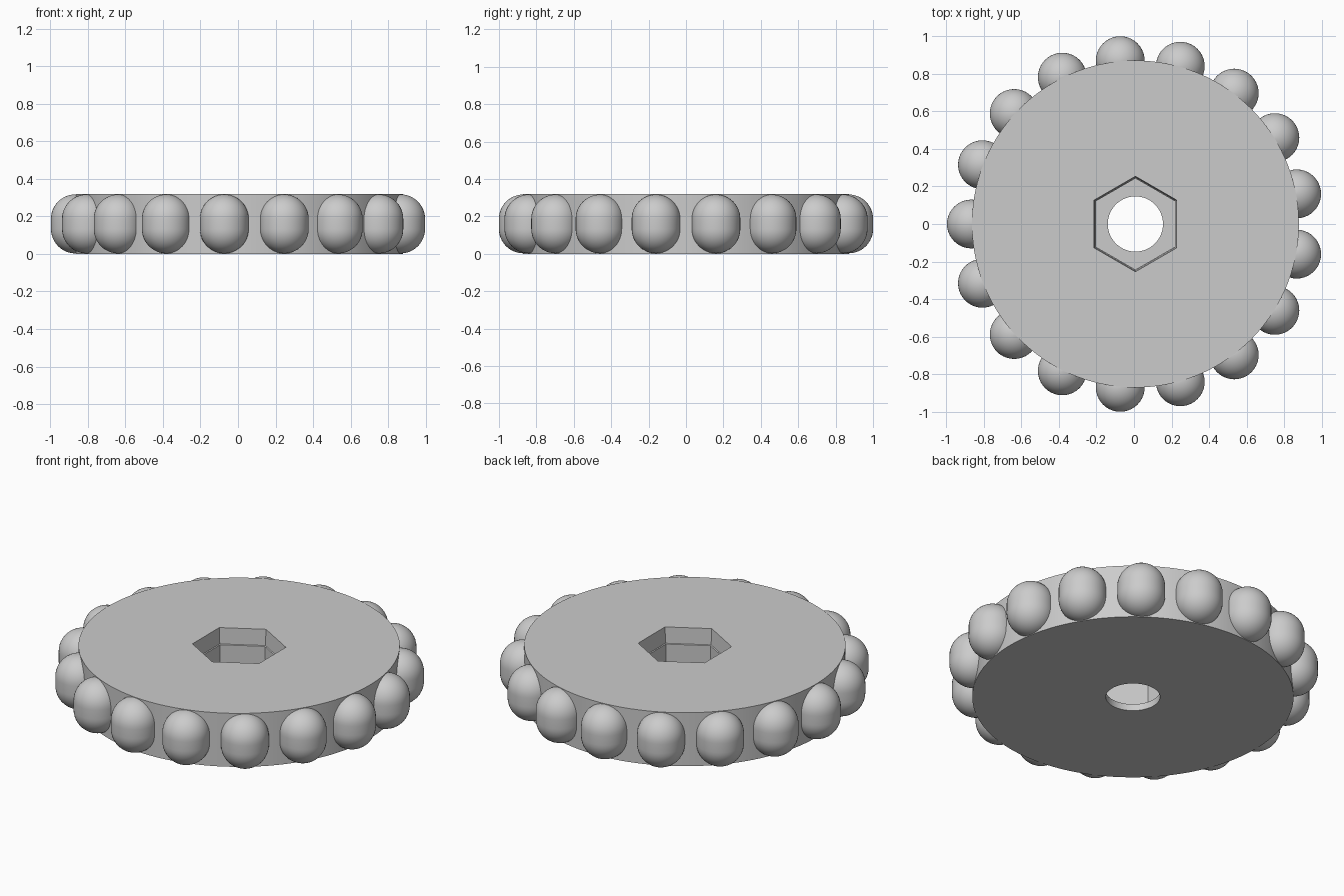
import bpy, bmesh, math
from math import cos, sin, pi

cube = bpy.data.objects.get("Cube")
if cube:
    bpy.data.objects.remove(cube, do_unlink=True)

CX = 0.0075          # wheel axis, so the whole wheel is centred
HEIGHT = 0.32
BUMPS = 17

grey = bpy.data.materials.new("light_grey")
grey.use_nodes = True
grey.diffuse_color = (0.6, 0.6, 0.6, 1)
grey.node_tree.nodes["Principled BSDF"].inputs["Base Color"].default_value = (0.6, 0.6, 0.6, 1)


def circle(radius, angle):
    return radius


def hexagon(apothem, angle):
    # distance to a hexagon side, corners pointing along y
    return apothem / cos((angle + pi / 6) % (pi / 3) - pi / 6)


def loft(name, rings, sides, location, closed=False):
    """Skin a stack of (shape, size, z) rings; either loop it or cap the ends."""
    bm = bmesh.new()
    loops = []
    for shape, size, z in rings:
        loop = []
        for i in range(sides):
            a = 2 * pi * i / sides
            r = shape(size, a)
            loop.append(bm.verts.new((r * cos(a), r * sin(a), z)))
        loops.append(loop)
    pairs = list(zip(loops, loops[1:]))
    if closed:
        pairs.append((loops[-1], loops[0]))
    else:
        bm.faces.new(loops[0])
        bm.faces.new(loops[-1])
    for low, high in pairs:
        for i in range(sides):
            j = (i + 1) % sides
            bm.faces.new((low[i], low[j], high[j], high[i]))
    bmesh.ops.recalc_face_normals(bm, faces=bm.faces)
    mesh = bpy.data.meshes.new(name)
    bm.to_mesh(mesh)
    bm.free()
    mesh.materials.append(grey)
    obj = bpy.data.objects.new(name, mesh)
    obj.location = location
    bpy.context.collection.objects.link(obj)
    return obj


# Disc with a stepped hexagonal nut pocket and a round bolt hole
parts = [loft("knob_disc", [
    (circle, 0.871, 0),
    (circle, 0.871, HEIGHT),
    (hexagon, 0.22, HEIGHT),
    (hexagon, 0.215, 0.225),
    (hexagon, 0.21, 0.222),
    (hexagon, 0.21, 0.04),
    (circle, 0.147, 0.04),
    (circle, 0.147, 0),
], 120, (CX, 0, 0), closed=True)]

# Rounded grip bumps around the rim
R, HALF, STEPS = 0.13, 0.157, 12
cap = [(R * cos(t), HALF - R + R * sin(t))
       for t in (pi / 2 * k / STEPS for k in range(STEPS))] + [(0.003, HALF)]
profile = [(circle, r, -z) for r, z in reversed(cap)] + [(circle, r, z) for r, z in cap]
for i in range(BUMPS):
    a = pi + 2 * pi * i / BUMPS
    parts.append(loft(f"grip_bump_{i + 1}", profile, 40,
                      (CX + 0.874 * cos(a), 0.874 * sin(a), HEIGHT / 2)))

# Smooth shading with sharp rims
bpy.ops.object.select_all(action='DESELECT')
for obj in parts:
    obj.select_set(True)
bpy.context.view_layer.objects.active = parts[0]
bpy.ops.object.shade_smooth_by_angle(angle=math.radians(30))
